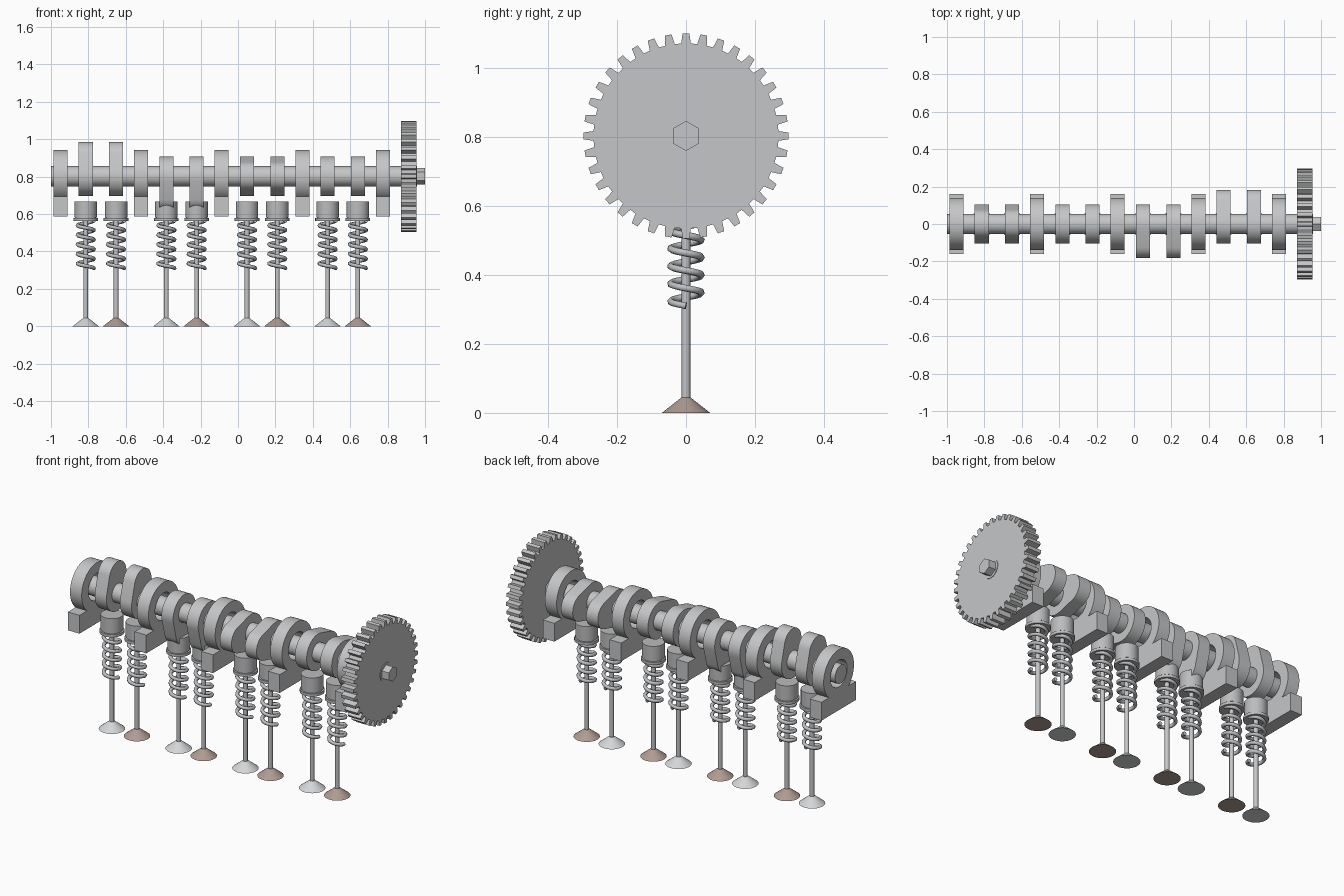
import bpy, bmesh
from math import sin, cos, pi, acos
from mathutils import Matrix

if "Cube" in bpy.data.objects:
    bpy.data.objects.remove(bpy.data.objects["Cube"])

AXIS_Z = 0.802      # height of the shaft axis


def material(name, rgb):
    m = bpy.data.materials.new(name)
    m.diffuse_color = (*rgb, 1)
    m.use_nodes = True
    m.node_tree.nodes["Principled BSDF"].inputs["Base Color"].default_value = m.diffuse_color
    return m


STEEL = material("steel", (0.56, 0.565, 0.575))
LIFTER = material("lifter_steel", (0.50, 0.505, 0.515))
SPRING = material("spring_steel", (0.52, 0.53, 0.55))
INTAKE = material("intake_valve_light_grey", (0.66, 0.67, 0.68))
EXHAUST = material("exhaust_valve_tan", (0.43, 0.33, 0.28))


def finish(bm, name, mat, smooth=True):
    bmesh.ops.recalc_face_normals(bm, faces=bm.faces)
    me = bpy.data.meshes.new(name)
    bm.to_mesh(me)
    bm.free()
    me.materials.append(mat)
    ob = bpy.data.objects.new(name, me)
    bpy.context.collection.objects.link(ob)
    if smooth:
        bpy.ops.object.select_all(action='DESELECT')
        ob.select_set(True)
        bpy.context.view_layer.objects.active = ob
        bpy.ops.object.shade_smooth_by_angle(angle=pi / 6)
    return ob


def prism(name, outline, x0, x1, mat, smooth=False):
    """Extrude a (y, z) outline around the shaft axis from x0 to x1."""
    bm = bmesh.new()
    f = bm.faces.new([bm.verts.new((x0, y, AXIS_Z + z)) for y, z in outline])
    ext = bmesh.ops.extrude_face_region(bm, geom=[f])["geom"]
    bmesh.ops.translate(bm, vec=(x1 - x0, 0, 0),
                        verts=[v for v in ext if isinstance(v, bmesh.types.BMVert)])
    return finish(bm, name, mat, smooth)


def circle(r, n, phase=0):
    return [(r * cos(phase + 2 * pi * i / n), r * sin(phase + 2 * pi * i / n)) for i in range(n)]


def cone(name, x, z0, z1, r0, r1, mat, n=32):
    bm = bmesh.new()
    bmesh.ops.create_cone(bm, cap_ends=True, segments=n, radius1=r0, radius2=r1, depth=z1 - z0,
                          matrix=Matrix.Translation((x, 0, (z0 + z1) / 2)))
    return finish(bm, name, mat)


def ring(name, x0, x1, r_in, r_out, mat, n=48):
    bm = bmesh.new()
    loops = [[bm.verts.new((x, y, AXIS_Z + z)) for y, z in circle(r, n)]
             for x, r in ((x0, r_in), (x0, r_out), (x1, r_out), (x1, r_in))]
    for k in range(4):
        a, b = loops[k], loops[(k + 1) % 4]
        for i in range(n):
            j = (i + 1) % n
            bm.faces.new((a[i], a[j], b[j], b[i]))
    return finish(bm, name, mat)


def cam_outline(direction, base=0.105, nose=0.078, reach=0.183):
    """Egg shape: base circle and nose circle joined by tangents."""
    d = reach - nose
    t = acos((base - nose) / d)
    pts = []
    for i in range(17):
        a = -t + 2 * t * i / 16
        pts.append((d + nose * cos(a), nose * sin(a)))
    for i in range(25):
        a = t + (2 * pi - 2 * t) * i / 24
        pts.append((base * cos(a), base * sin(a)))
    c, s = cos(direction), sin(direction)
    return [(c * u - s * v, s * u + c * v) for u, v in pts]


def spring(name, x, z0=0.31, z1=0.565, turns=5, r=0.044, wire=0.0105, steps=20):
    cu = bpy.data.curves.new(name, 'CURVE')
    cu.dimensions = '3D'
    cu.bevel_depth = wire
    cu.bevel_resolution = 1
    cu.use_fill_caps = True
    sp = cu.splines.new('POLY')
    n = turns * steps
    sp.points.add(n)
    for i, p in enumerate(sp.points):
        a = -2 * pi * i / steps
        p.co = (x + r * cos(a), r * sin(a), z0 + (z1 - z0) * i / n, 1)
    cu.materials.append(SPRING)
    ob = bpy.data.objects.new(name, cu)
    bpy.context.collection.objects.link(ob)


# Shaft and end bolt
prism("shaft", circle(0.054, 40), -1.0, 0.957, STEEL, True)
prism("end_bolt", circle(0.0435, 6, pi / 2), 0.95, 1.0, STEEL)

# Timing gear with trapezoid teeth
teeth, outline = 36, []
for i in range(teeth):
    for off, r in ((-0.30, 0.268), (-0.19, 0.297), (0.19, 0.297), (0.30, 0.268)):
        a = 2 * pi * (i + off) / teeth
        outline.append((r * cos(a), r * sin(a)))
prism("timing_gear", outline, 0.871, 0.954, STEEL)

# Bearing rings on rectangular pedestals
for i in range(5):
    x = -0.949 + 0.431 * i
    ring(f"bearing_ring_{i}", x - 0.0375, x + 0.0375, 0.078, 0.14, STEEL)
    block = [(-0.16, -0.214), (0.16, -0.214), (0.16, -0.107), (-0.16, -0.107)]
    prism(f"bearing_block_{i}", block, x - 0.0375, x + 0.0375, STEEL)

# Cams and valve trains: one intake and one exhaust per cylinder
for cyl, direction in enumerate((pi / 2, -pi / 2, pi, 0)):
    for side, kind, mat in ((-1, "intake", INTAKE), (1, "exhaust", EXHAUST)):
        x = -0.733 + 0.431 * cyl + side * 0.081
        tag = f"{kind}_{cyl}"
        prism(f"cam_{tag}", cam_outline(direction), x - 0.0375, x + 0.0375, STEEL, True)
        cone(f"lifter_{tag}", x, 0.582, 0.668, 0.06, 0.06, LIFTER)
        cone(f"retainer_neck_{tag}", x, 0.57, 0.59, 0.056, 0.056, LIFTER)
        cone(f"retainer_{tag}", x, 0.562, 0.578, 0.066, 0.066, LIFTER)
        spring(f"spring_{tag}", x)
        cone(f"valve_stem_{tag}", x, 0.03, 0.575, 0.0125, 0.0125, STEEL, 16)
        cone(f"valve_head_{tag}", x, 0.0, 0.044, 0.07, 0.014, mat)
